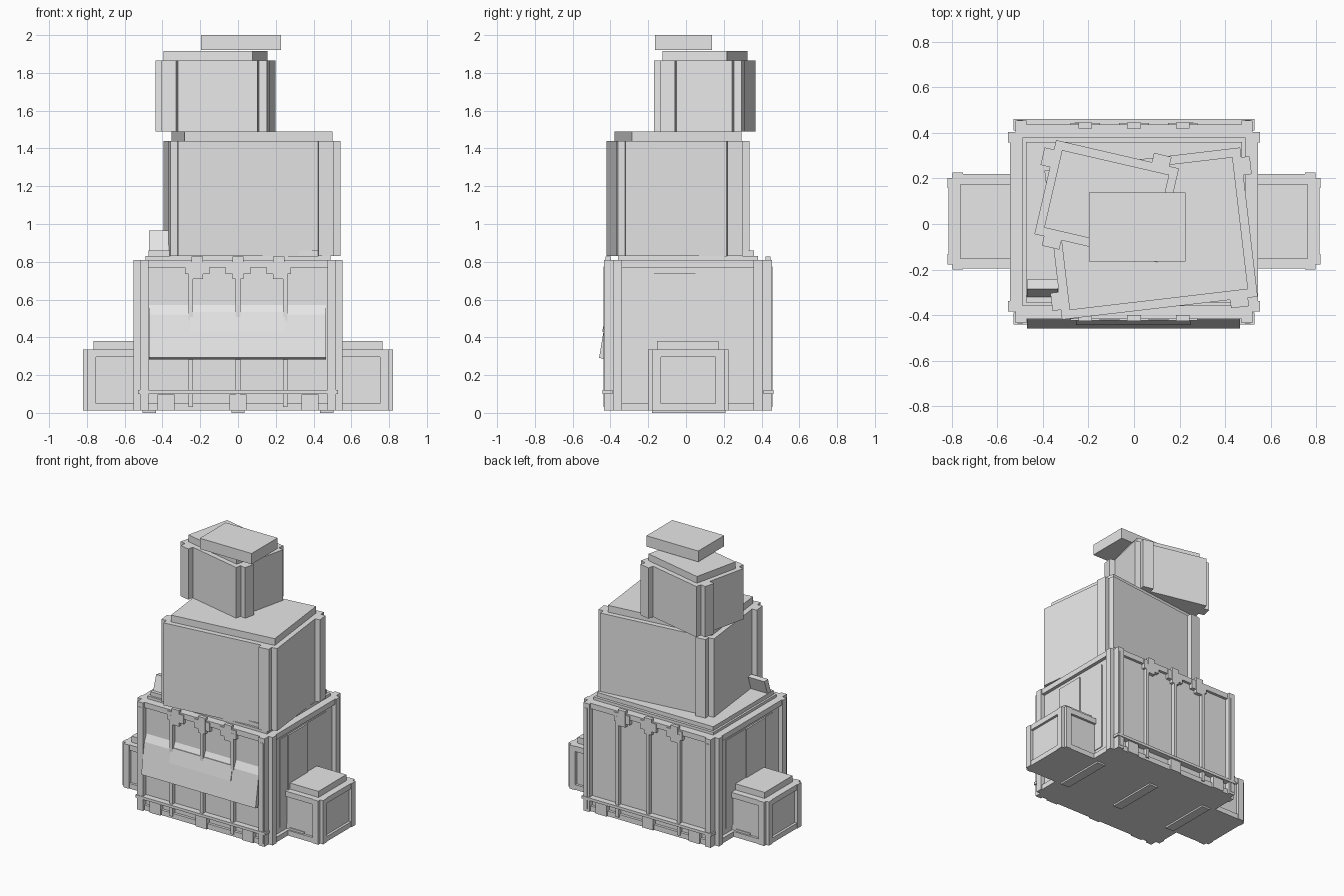
import bpy, bmesh, math
from mathutils import Matrix

if "Cube" in bpy.data.objects:
    bpy.data.objects.remove(bpy.data.objects["Cube"])

grey = bpy.data.materials.new("plain_grey")
grey.diffuse_color = (0.8, 0.8, 0.8, 1)
grey.use_nodes = True
grey.node_tree.nodes["Principled BSDF"].inputs["Base Color"].default_value = grey.diffuse_color


def finish(name, bm, loc=(0, 0, 0), angle=0):
    bmesh.ops.recalc_face_normals(bm, faces=bm.faces[:])
    mesh = bpy.data.meshes.new(name)
    bm.to_mesh(mesh)
    bm.free()
    mesh.materials.append(grey)
    ob = bpy.data.objects.new(name, mesh)
    ob.location = loc
    ob.rotation_euler.z = math.radians(angle)
    bpy.context.collection.objects.link(ob)
    return ob


def boxes(name, items, loc=(0, 0, 0), angle=0):
    """Each item is x0, x1, y0, y1, z0, z1."""
    bm = bmesh.new()
    for x0, x1, y0, y1, z0, z1 in items:
        m = Matrix.Translation(((x0 + x1) / 2, (y0 + y1) / 2, (z0 + z1) / 2))
        m = m @ Matrix.Diagonal((x1 - x0, y1 - y0, z1 - z0, 1))
        bmesh.ops.create_cube(bm, size=1, matrix=m)
    return finish(name, bm, loc, angle)


def prism(name, profile, x0, x1):
    """Extrude a y-z profile along x."""
    bm = bmesh.new()
    face = bm.faces.new([bm.verts.new((x0, y, z)) for y, z in profile])
    ext = bmesh.ops.extrude_face_region(bm, geom=[face])
    new = [v for v in ext["geom"] if isinstance(v, bmesh.types.BMVert)]
    bmesh.ops.translate(bm, verts=new, vec=(x1 - x0, 0, 0))
    return finish(name, bm)


def span(a, b):
    return min(a, b), max(a, b)


def corner_posts(hx, hy, px, py, width, z0, z1):
    """Raised posts at both ends of all four walls, corners notched."""
    out = []
    for sx in (-1, 1):
        for sy in (-1, 1):
            out.append((*span(sx * (hx - .01), sx * (hx + px)),
                        *span(sy * (hy - width), sy * hy), z0, z1))
            out.append((*span(sx * (hx - width), sx * hx),
                        *span(sy * (hy - .01), sy * (hy + py)), z0, z1))
    return out


def wall_rails(hx, hy, px, py, width, levels):
    """Horizontal rails running between the posts."""
    out = []
    for z0, z1 in levels:
        for s in (-1, 1):
            out.append((*span(s * (hx - .01), s * (hx + px)),
                        -hy + width, hy - width, z0, z1))
            out.append((-hx + width, hx - width,
                        *span(s * (hy - .01), s * (hy + py)), z0, z1))
    return out


def stacked_box(label, hx, hy, p, turn, lid, z0, z1, lid_top, loc, angle):
    """Box with one upright batten per wall, arranged like a pinwheel."""
    battens = []
    for s in (-1, 1):
        a, b = .043, .122          # batten edges measured from the corner
        battens.append((*span(-s * turn * (hx - a), -s * turn * (hx - b)),
                        *span(s * (hy - .01), s * (hy + p)), z0, z1))
        battens.append((*span(s * (hx - .01), s * (hx + p)),
                        *span(s * turn * (hy - a), s * turn * (hy - b)), z0, z1))
    boxes(label + "_body", [(-hx, hx, -hy, hy, z0, z1)], loc, angle)
    boxes(label + "_battens", battens, loc, angle)
    boxes(label + "_lid", [(-lid[0], lid[0], -lid[1], lid[1], z1, lid_top)], loc, angle)


# Large base crate
C = (0, .01, 0)
HX, HY = .52, .395
boxes("base_crate_body", [(-HX, HX, -HY, HY, .012, .81),
                          (-.48, .48, -.408, .408, .02, .8)], C)
boxes("base_crate_posts", corner_posts(HX, HY, .033, .05, .047, .012, .81), C)
boxes("base_crate_rails",
      wall_rails(HX, HY, .025, .033, .047, [(.012, .05), (.77, .81)]), C)
boxes("base_crate_lid", [(-.49, .49, -.37, .37, .81, .83),
                         (-.475, .475, -.355, .35, .83, .86)], C)

# Ribs, foot blocks, cross bars and clasps on front and back
ribs, bars, blocks, clasps = [], [], [], []
for s in (-1, 1):
    for x in (-.5, -.25, 0, .25, .5):
        out = .053 if abs(x) > .4 else .042
        ribs.append((x - .012, x + .012, *span(s * .38, s * (HY + out)), .03, .775))
    bars.append((-.53, .53, *span(s * .40, s * .452), .1, .12))
    for x in (-.38, 0, .38):
        blocks.append((x - .045, x + .045, *span(s * .38, s * .44), .012, .098))
    for x in (-.215, 0, .215):
        clasps.append((x - .065, x + .065, *span(s * .4, s * .434), .735, .8))
        clasps.append((x - .03, x + .03, *span(s * .41, s * .437), .71, .828))
boxes("wall_ribs", ribs, C)
boxes("cross_bars", bars, C)
boxes("foot_blocks", blocks, C)
boxes("clasps", clasps, C)

# Shallow planks on the side walls and skids underneath
boxes("side_planks", [(*span(s * .51, s * (HX + d)), y0, y1, z0, z1)
                      for s in (-1, 1)
                      for y0, y1, z0, z1, d in ((-.26, .28, .09, .74, .005),
                                                (-.17, .05, .05, .74, .012))])
boxes("skids", [(x - .035, x + .035, -.18, .21, 0, .02) for x in (-.47, 0, .47)])

# Bent front flap with a smaller tab over it
prism("front_flap", [(-.385, .60), (-.422, .52), (-.46, .292), (-.43, .283),
                     (-.395, .52)], -.47, .465)
prism("front_tab", [(-.421, .535), (-.444, .43), (-.43, .43), (-.41, .535)], -.255, .25)

# Side crates, mirrored left and right
for s, side in ((-1, "left"), (1, "right")):
    loc = (s * .6, .0125, 0)
    hx, hy = .197, .19
    boxes(side + "_crate_body", [(-hx, hx, -hy, hy, .012, .335)], loc)
    boxes(side + "_crate_posts", corner_posts(hx, hy, .023, .023, .045, .012, .335), loc)
    boxes(side + "_crate_rails",
          wall_rails(hx, hy, .018, .018, .045, [(.012, .05), (.295, .335)]), loc)
    boxes(side + "_crate_lid", [(-.165, .165, -.165, .16, .335, .38)], loc)
    boxes(side + "_crate_plate", [(*span(s * -.05, s * .07), -hy - .006, hy + .006,
                                   .05, .065)], loc)

# Turned boxes stacked on top
stacked_box("middle_box", .433, .33, .037, 1, (.395, .2925),
            .83, 1.44, 1.49, (.075, -.042, 0), 6.7)
stacked_box("upper_box", .277, .212, .042, -1, (.242, .175),
            1.49, 1.865, 1.915, (-.12, .1, 0), -13)
boxes("top_slab", [(-.197, .227, -.165, .138, 1.92, 2.0)])

# Small leaning slab beside the middle box
prism("leaning_slab", [(-.32, .86), (-.285, .965), (-.245, .96), (-.28, .86)], -.47, -.335)
